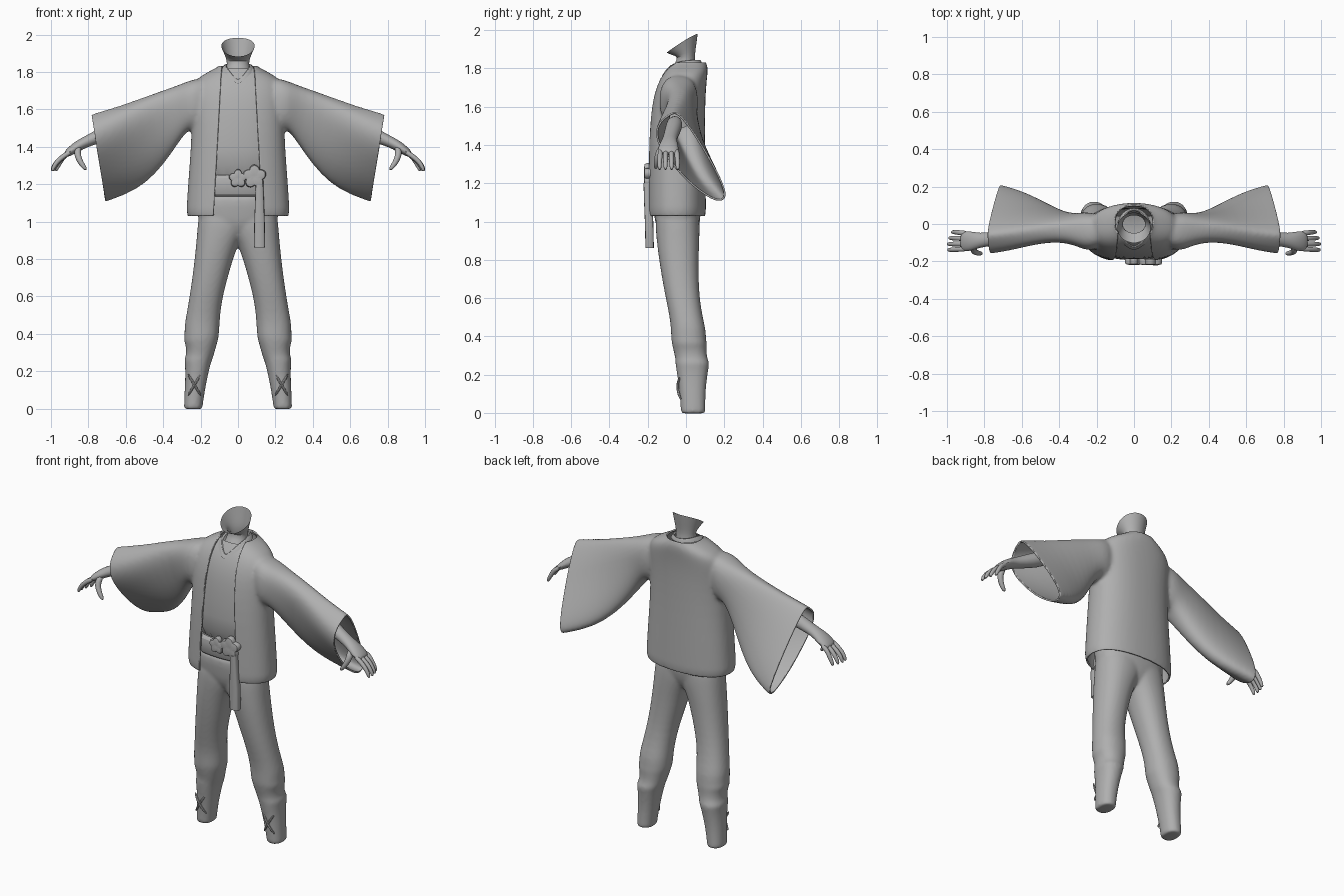
import bpy, bmesh, math
from mathutils import Vector

if "Cube" in bpy.data.objects:
    bpy.data.objects.remove(bpy.data.objects["Cube"])

cloth = bpy.data.materials.new("plain grey")
cloth.diffuse_color = (0.43, 0.43, 0.43, 1)
cloth.use_nodes = True
cloth.node_tree.nodes["Principled BSDF"].inputs["Base Color"].default_value = cloth.diffuse_color


def finish(name, bm, levels=0, thick=0.0, mirror=False, angle=50):
    bmesh.ops.recalc_face_normals(bm, faces=bm.faces)
    me = bpy.data.meshes.new(name)
    bm.to_mesh(me)
    bm.free()
    me.materials.clear()
    me.materials.append(cloth)
    ob = bpy.data.objects.new(name, me)
    bpy.context.collection.objects.link(ob)
    if mirror:
        ob.modifiers.new("mirror", 'MIRROR').use_mirror_merge = False
    if levels:
        m = ob.modifiers.new("smooth", 'SUBSURF')
        m.levels = m.render_levels = levels
    if thick:
        m = ob.modifiers.new("thickness", 'SOLIDIFY')
        m.thickness, m.offset = thick, -1
    bpy.ops.object.select_all(action='DESELECT')
    bpy.context.view_layer.objects.active = ob
    ob.select_set(True)
    bpy.ops.object.shade_smooth_by_angle(angle=math.radians(angle))
    return ob


def loft(name, rings, closed=True, caps=(False, False), **kw):
    bm = bmesh.new()
    rows = [[bm.verts.new(p) for p in r] for r in rings]
    n = len(rows[0])
    for a, b in zip(rows, rows[1:]):
        for i in range(n if closed else n - 1):
            j = (i + 1) % n
            bm.faces.new((a[i], a[j], b[j], b[i]))
    for cap, row in zip(caps, (rows[0], rows[-1])):
        if cap:
            bm.faces.new(row)
    return finish(name, bm, **kw)


def fuse(main, other, voxel, rounds):
    """Join other into main, weld into one skin and soften the seams."""
    other.select_set(True)
    bpy.ops.object.join()
    m = main.modifiers.new("fuse", 'REMESH')
    m.mode, m.voxel_size, m.use_smooth_shade = 'VOXEL', voxel, True
    m = main.modifiers.new("soften", 'SMOOTH')
    m.factor, m.iterations = .5, rounds


def spow(v, e):
    return math.copysign(abs(v) ** e, v)


def oval(z, x0, x1, yf, yb, n=24, e=0.85):
    """Horizontal section with slightly squared sides."""
    cx, a, cy, b = (x0 + x1) / 2, (x1 - x0) / 2, (yf + yb) / 2, (yb - yf) / 2
    ts = [2 * math.pi * i / n for i in range(n)]
    return [(cx + a * spow(math.sin(t), e), cy - b * spow(math.cos(t), e), z) for t in ts]


def tube(name, path, radii, n=10, **kw):
    """Limb along a path; a radius pair gives (broad, thin)."""
    pts = [Vector(p) for p in path]
    rings = []
    for i, p in enumerate(pts):
        d = (pts[min(i + 1, len(pts) - 1)] - pts[max(i - 1, 0)]).normalized()
        ref = Vector((0, 1, 0)) if abs(d.y) < 0.8 else Vector((0, 0, 1))
        v = d.cross(ref).normalized()
        u = v.cross(d).normalized()
        ru, rv = radii[i] if isinstance(radii[i], tuple) else (radii[i], radii[i])
        rings.append([p + u * ru * math.cos(2 * math.pi * k / n) + v * rv * math.sin(2 * math.pi * k / n)
                      for k in range(n)])
    return loft(name, rings, caps=(True, True), **kw)


# Coat body: z, half width, front y, back y
COAT = [(.99, .279, -.205, .105), (1.05, .277, -.207, .105), (1.2, .268, -.206, .103),
        (1.4, .252, -.204, .1), (1.55, .247, -.193, .1), (1.65, .25, -.177, .102),
        (1.72, .245, -.154, .107), (1.765, .22, -.13, .112), (1.795, .17, -.11, .114),
        (1.818, .125, -.094, .112), (1.835, .092, -.082, .1), (1.87, .088, -.08, .098)]
body = loft("coat_body", [oval(z, -a, a, f, b, 36) for z, a, f, b in COAT], caps=(True, True))

# Sleeves: top point, bottom point, bulge to the front, bulge to the back
SLEEVE = [((.14, -.03, 1.78), (.17, -.04, 1.47), .09, .08), ((.24, -.03, 1.762), (.245, -.04, 1.5), .115, .1),
          ((.30, -.03, 1.738), (.28, -.03, 1.475), .1, .09), ((.37, -.03, 1.712), (.325, -.005, 1.41), .085, .075),
          ((.47, -.035, 1.678), (.4, .045, 1.3), .09, .065), ((.58, -.05, 1.637), (.49, .105, 1.205), .115, .06),
          ((.68, -.065, 1.604), (.6, .165, 1.145), .145, .055), ((.785, -.075, 1.573), (.712, .2, 1.11), .165, .05),
          ((.835, -.08, 1.558), (.757, .215, 1.09), .165, .05)]
rings = []
for i, (top, bottom, wf, wb) in enumerate(SLEEVE):
    T, B = Vector(top), Vector(bottom)
    back = (T - B).cross(Vector((1, 0, 0))).normalized()
    skew = .4 * min(i, 7) / 7              # fuller near the top towards the cuff
    ring = []
    for k in range(24):
        c, s = math.cos(2 * math.pi * k / 24), math.sin(2 * math.pi * k / 24)
        w = wb if s > 0 else wf * (1 - .4 * skew + skew * c)
        ring.append((T + B) / 2 + (T - B) / 2 * spow(c, .85) + back * w * spow(s, .75))
    rings.append(ring)
coat = loft("coat_skin", rings, caps=(True, True), levels=1, mirror=True)
fuse(coat, body, .01, 9)

# Open the coat at hem, neck, cuffs and front, then give the cloth thickness
bm = bmesh.new()
bm.from_object(coat, bpy.context.evaluated_depsgraph_get())
bpy.data.objects.remove(coat)


def cut(co, no, clear=True):
    geom = bm.verts[:] + bm.edges[:] + bm.faces[:]
    bmesh.ops.bisect_plane(bm, geom=geom, plane_co=co, plane_no=no, clear_outer=clear)


cut((0, 0, 1.03), (0, 0, -1))
cut((0, 0, 1.832), (0, 0, 1))
for s in (1, -1):
    cut((s * .783, 0, 1.573), (s * .987, 0, -.158))
    cut((s * .132, 0, 1.03), (s, 0, .055), False)
gap = []
for f in bm.faces:
    c = f.calc_center_median()
    if c.y < -.04 and abs(c.x) < .132 - .055 * (c.z - 1.03):
        gap.append(f)
bmesh.ops.delete(bm, geom=gap, context='FACES')
finish("coat", bm, thick=.009)

# Shirt beneath the coat, and the wide sash
loft("shirt", [oval(z, -a + .02, a - .02, f + .013, b - .018) for z, a, f, b in COAT[2:10]],
     levels=1, caps=(True, False))
loft("sash", [oval(z, -a, a, f, .06) for z, a, f in
              ((1.135, .22, -.172), (1.14, .23, -.186), (1.19, .235, -.196), (1.24, .235, -.194), (1.25, .22, -.175))],
     levels=1)

# Crossed shirt collar
half = [(0, -.128, 1.755), (.03, -.112, 1.79), (.058, -.083, 1.825), (.074, -.03, 1.845),
        (.062, .04, 1.85), (.03, .07, 1.85), (0, .078, 1.85)]
rim = half + [(-x, y, z) for x, y, z in half[-2:0:-1]]
loft("collar", [[(x * 1.28, y * 1.12, z - .028) for x, y, z in rim], rim,
                [(x * .88, y * .92, z - .012) for x, y, z in rim]], levels=2)

# Neck with the flared open jaw rim
jaw = []
for k in range(24):
    t = 2 * math.pi * k / 24
    front = (1 + math.cos(t)) / 2
    jaw.append((.09 * math.sin(t), -.02 - .082 * math.cos(t), 1.982 - .1 * front ** 1.2))
neck_top = oval(1.862, -.06, .06, -.042, .045, 24, 1)
mid = [(a[0] * .45 + b[0] * .55, a[1] * .5 + b[1] * .5, a[2] * .5 + b[2] * .5 - .004) for a, b in zip(jaw, neck_top)]
loft("neck", [oval(1.74, -.1, .1, -.115, .06, 24, 1), oval(1.79, -.07, .07, -.085, .055, 24, 1),
              oval(1.83, -.06, .06, -.055, .05, 24, 1), neck_top, mid, jaw], levels=1)

# Forearm and palm, then fingers and thumb
tube("arm", [(.6, -.055, 1.525), (.62, -.058, 1.515), (.7, -.07, 1.475), (.8, -.085, 1.432), (.84, -.088, 1.413),
             (.88, -.092, 1.388), (.915, -.093, 1.362), (.925, -.093, 1.354)],
     [.03, .045, .043, (.037, .031), (.045, .03), (.056, .027), (.054, .02), (.04, .01)],
     n=12, levels=1, mirror=True)
for name, y, tip in (("little_finger", -.048, -.014), ("ring_finger", -.077, 0),
                     ("middle_finger", -.106, .008), ("index_finger", -.134, .006)):
    y2 = y + (y + .093) * .1
    tube(name, [(.89, y, 1.375), (.93, y, 1.353), (.963 + tip, y2, 1.32), (.982 + tip, y2, 1.288),
                (.988 + tip, y2, 1.268)], [.014, .015, .0135, .012, .007], n=8, levels=1, mirror=True)
tube("thumb", [(.85, -.115, 1.4), (.862, -.14, 1.365), (.847, -.152, 1.325), (.827, -.157, 1.295), (.81, -.158, 1.275)],
     [.019, .021, .017, .014, .008], n=8, levels=1, mirror=True)

# Trousers: seat fused with legs that taper into bound shins (z, inner x, outer x, front y, back y)
seat = loft("trouser_seat", [oval(z, -a, a, f, b) for z, a, f, b in
                             ((.88, .04, -.09, .02), (.93, .13, -.135, .055), (.98, .205, -.158, .071),
                              (1.02, .217, -.166, .076), (1.08, .22, -.173, .08), (1.17, .217, -.179, .082))],
            caps=(True, True))
LEG = [(-.004, .19, .288, -.027, .101), (.004, .189, .289, -.028, .102), (.02, .188, .289, -.028, .102),
       (.1, .176, .286, -.034, .102),
       (.18, .16, .282, -.044, .11), (.24, .146, .284, -.054, .12), (.265, .136, .29, -.057, .124),
       (.285, .129, .276, -.056, .11), (.34, .114, .28, -.07, .108), (.365, .106, .292, -.075, .11),
       (.385, .102, .286, -.078, .106), (.44, .098, .288, -.08, .104), (.5, .095, .277, -.086, .088),
       (.6, .081, .26, -.107, .072), (.7, .054, .245, -.126, .067), (.8, .026, .233, -.142, .067),
       (.88, -.004, .225, -.152, .07), (.94, -.04, .22, -.158, .072), (1.0, -.07, .216, -.162, .073),
       (1.1, -.08, .2, -.155, .065)]
trousers = loft("trousers", [oval(z, a, b, f, k, 20, .9) for z, a, b, f, k in LEG],
                levels=1, caps=(True, True), mirror=True)
fuse(trousers, seat, .009, 7)

# Crossed laces on the shins
for name, s in (("lace_rising", 1), ("lace_falling", -1)):
    tube(name, [(.233 + s * dx, y, .127 + dz) for dx, y, dz in
                ((-.036, -.025, -.06), (-.018, -.039, -.03), (0, -.044, 0), (.018, -.044, .03), (.036, -.032, .06))],
         [.006, .008, .008, .008, .006], n=6, levels=1, mirror=True)

# Five-petalled sash ornaments
for name, x, y, z, r in (("small_flower", 0, -.204, 1.23, .05), ("large_flower", .088, -.206, 1.24, .064)):
    rings = []
    for scale, depth in ((1, .02), (1, 0), (.92, -.01), (.6, -.014), (.2, -.012)):
        ts = [2 * math.pi * k / 40 for k in range(40)]
        ps = [r * scale * (.74 + .27 * abs(math.cos(2.5 * t))) for t in ts]
        rings.append([(x + p * math.sin(t), y + depth, z + p * math.cos(t)) for p, t in zip(ps, ts)])
    loft(name, rings, caps=(True, True))

# Hanging sash end
loft("sash_end", [oval(z, .115 - a, .115 + a, y - .022, y + .022, 12, .5) for z, a, y in
                  ((.862, .028, -.19), (.87, .03, -.19), (1.0, .028, -.193), (1.1, .024, -.197), (1.2, .02, -.2))],
     caps=(True, True))
